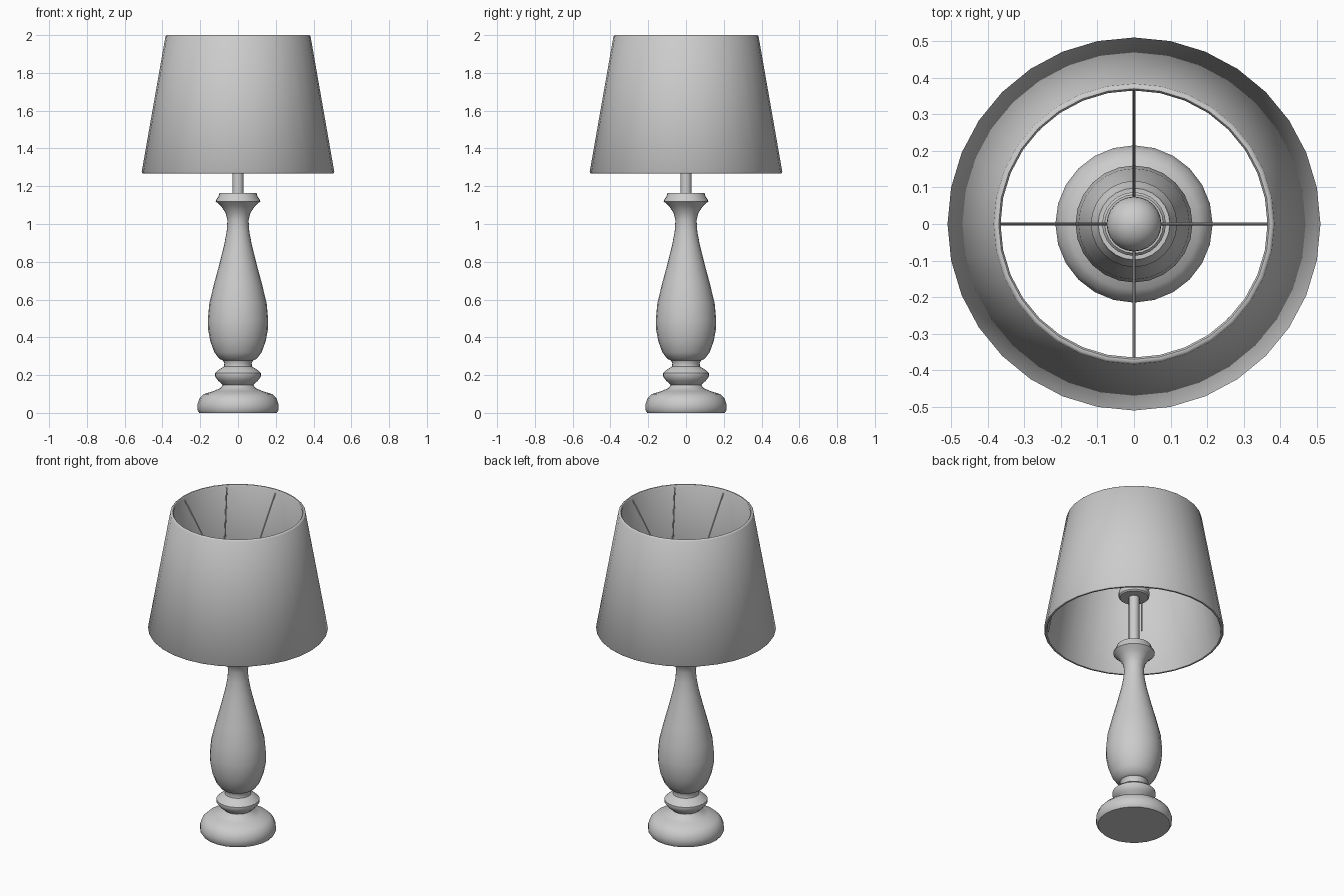
import bpy, bmesh, math
from mathutils import Vector

if "Cube" in bpy.data.objects:
    bpy.data.objects.remove(bpy.data.objects["Cube"])


def finish(name, bm, angle=40):
    bmesh.ops.recalc_face_normals(bm, faces=bm.faces)
    me = bpy.data.meshes.new(name)
    bm.to_mesh(me)
    bm.free()
    ob = bpy.data.objects.new(name, me)
    bpy.context.collection.objects.link(ob)
    bpy.ops.object.select_all(action='DESELECT')
    ob.select_set(True)
    bpy.context.view_layer.objects.active = ob
    bpy.ops.object.shade_smooth_by_angle(angle=math.radians(angle))
    return ob


def lathe(name, profile, sides, closed=False, angle=40):
    """Spin an (r, z) profile round z; open profiles get end caps."""
    bm = bmesh.new()
    rings = [[bm.verts.new((r * math.cos(math.tau * i / sides),
                            r * math.sin(math.tau * i / sides), z))
              for i in range(sides)] for r, z in profile]
    pairs = list(zip(rings, rings[1:]))
    if closed:
        pairs.append((rings[-1], rings[0]))
    else:
        bm.faces.new(rings[0][::-1])
        bm.faces.new(rings[-1])
    for a, b in pairs:
        for i in range(sides):
            j = (i + 1) % sides
            bm.faces.new((a[i], a[j], b[j], b[i]))
    return finish(name, bm, angle)


def rod(name, a, b, radius, sides=8):
    a, b = Vector(a), Vector(b)
    bm = bmesh.new()
    bmesh.ops.create_cone(bm, cap_ends=True, segments=sides, radius1=radius,
                          radius2=radius, depth=(b - a).length)
    rot = Vector((0, 0, 1)).rotation_difference(b - a).to_matrix().to_4x4()
    bmesh.ops.transform(bm, matrix=rot, verts=bm.verts)
    bmesh.ops.translate(bm, vec=(a + b) / 2, verts=bm.verts)
    return finish(name, bm)


# Turned foot, ring and baluster body
lathe("turned_base", [
    (0.205, 0), (0.215, 0.015), (0.215, 0.045), (0.205, 0.075), (0.18, 0.1),
    (0.13, 0.115), (0.095, 0.13), (0.08, 0.148),
    (0.105, 0.17), (0.123, 0.195), (0.122, 0.21), (0.1, 0.23), (0.075, 0.245),
    (0.072, 0.262), (0.08, 0.278), (0.098, 0.285),
    (0.125, 0.32), (0.147, 0.38), (0.158, 0.44), (0.16, 0.49), (0.152, 0.58),
    (0.125, 0.69), (0.098, 0.79), (0.073, 0.89), (0.06, 0.96), (0.056, 1.02),
    (0.066, 1.06), (0.09, 1.095), (0.118, 1.12), (0.116, 1.128),
    (0.104, 1.145), (0.098, 1.165), (0.085, 1.165)], 24)

# Stem and the disc that carries the wires
lathe("stem", [(0.03, 1.15), (0.03, 1.5)], 16)
lathe("socket_disc", [(0.08, 1.485), (0.087, 1.492), (0.087, 1.522),
                      (0.08, 1.53)], 24)

# Bulb: short neck running into a globe
globe = [(0.075 * math.cos(t), 1.635 + 0.075 * math.sin(t))
         for t in (math.radians(d) for d in range(-60, 90, 12))]
lathe("bulb", [(0.037, 1.525)] + globe + [(0.003, 1.71)], 24)

# Hollow tapered shade with softly rounded rims
lathe("shade", [(0.505, 1.268), (0.51, 1.275), (0.384, 1.994), (0.378, 2.0),
                (0.37, 2.0), (0.365, 1.994), (0.491, 1.275), (0.495, 1.268)],
      32, closed=True, angle=50)

# Four wires from the disc to the top rim
for k in range(4):
    c, s = round(math.cos(k * math.pi / 2)), round(math.sin(k * math.pi / 2))
    rod(f"shade_wire_{k + 1}", (0.06 * c, 0.06 * s, 1.51),
        (0.37 * c, 0.37 * s, 1.98), 0.004)

# Two seams running down the inside of the shade
for k, deg in enumerate((135, 315)):
    c, s = math.cos(math.radians(deg)), math.sin(math.radians(deg))
    rod(f"inner_seam_{k + 1}", (0.489 * c, 0.489 * s, 1.29),
        (0.368 * c, 0.368 * s, 1.985), 0.005)

# Pull cord hanging beside the stem
rod("pull_cord", (-0.058, 0, 1.29), (-0.058, 0, 1.49), 0.004)
